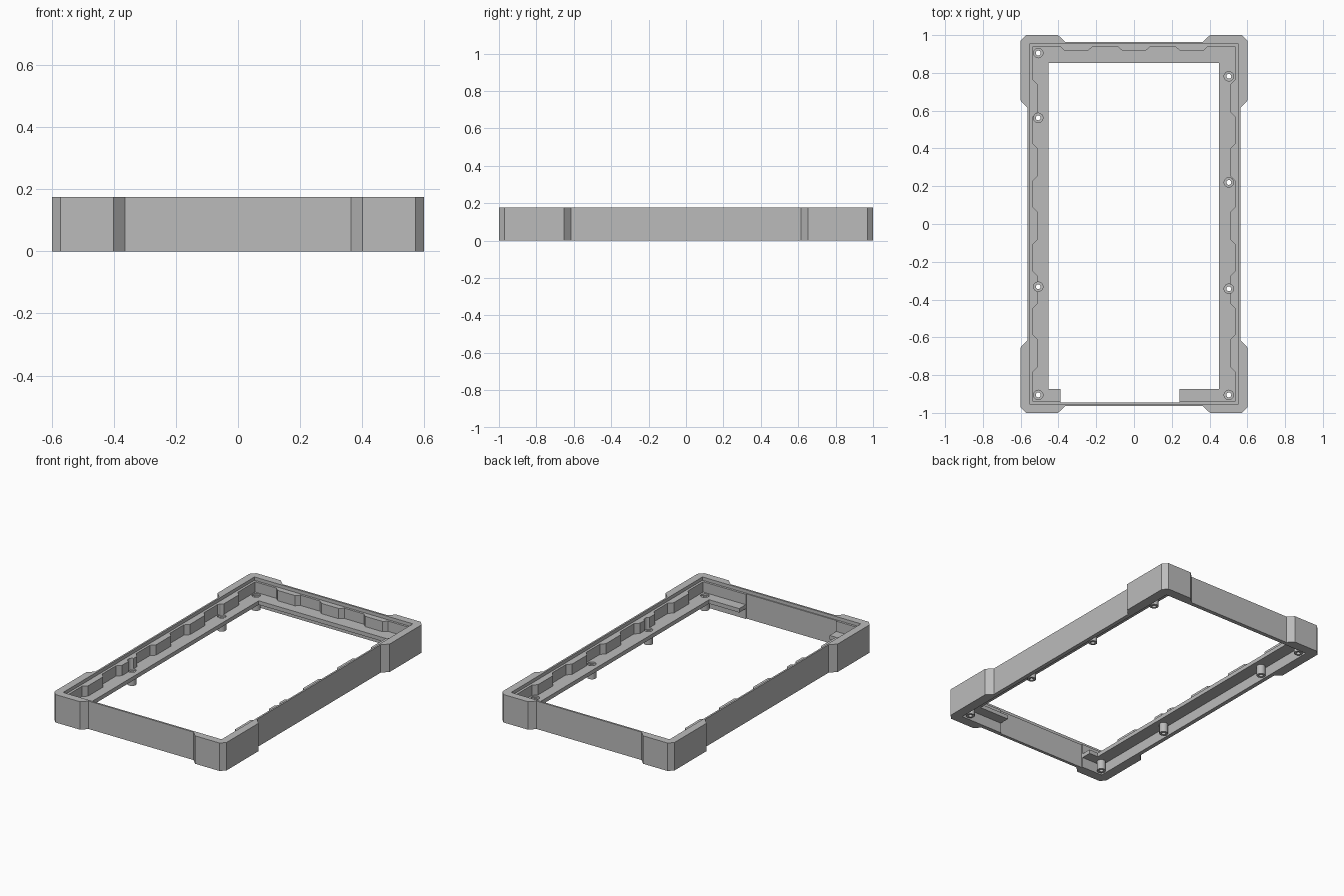
import bpy, bmesh
from mathutils import Matrix

cube = bpy.data.objects.get("Cube")
if cube:
    bpy.data.objects.remove(cube)

grey = bpy.data.materials.new("plain grey")
grey.use_nodes = True
grey.diffuse_color = (0.5, 0.5, 0.5, 1)
grey.node_tree.nodes["Principled BSDF"].inputs["Base Color"].default_value = (0.5, 0.5, 0.5, 1)

HEIGHT = 0.176
LIP_Z = 0.155                      # floor of the rebate around the rim
LEDGE_Z = (0.065, 0.09)
INNER_X, INNER_Y = 0.537, 0.938


def finish(name, bm):
    mesh = bpy.data.meshes.new(name)
    bmesh.ops.recalc_face_normals(bm, faces=bm.faces)
    bm.to_mesh(mesh)
    bm.free()
    mesh.materials.append(grey)
    obj = bpy.data.objects.new(name, mesh)
    bpy.context.collection.objects.link(obj)
    return obj


def prism(name, outline, z0, z1):
    bm = bmesh.new()
    face = bm.faces.new([bm.verts.new((x, y, z0)) for x, y in outline])
    top = bmesh.ops.extrude_face_region(bm, geom=[face])["geom"]
    verts = [v for v in top if isinstance(v, bmesh.types.BMVert)]
    bmesh.ops.translate(bm, verts=verts, vec=(0, 0, z1 - z0))
    return finish(name, bm)


def box(name, x0, x1, y0, y1, z0, z1):
    return prism(name, [(x0, y0), (x1, y0), (x1, y1), (x0, y1)], z0, z1)


def cylinder(name, x, y, radius, z0, z1):
    bm = bmesh.new()
    bmesh.ops.create_cone(bm, cap_ends=True, segments=24, radius1=radius,
                          radius2=radius, depth=z1 - z0,
                          matrix=Matrix.Translation((x, y, (z0 + z1) / 2)))
    return finish(name, bm)


def cut(obj, *cutters):
    bpy.context.view_layer.objects.active = obj
    for cutter in cutters:
        cutter.hide_render = True
        mod = obj.modifiers.new("cut", "BOOLEAN")
        mod.operation, mod.solver, mod.object = "DIFFERENCE", "EXACT", cutter
        bpy.ops.object.modifier_apply(modifier=mod.name)
    for cutter in cutters:
        bpy.data.objects.remove(cutter)


# Outer wall with thicker chamfered corner blocks
quarter = [(0.563, 0), (0.563, 0.615), (0.6, 0.653), (0.6, 0.97),
           (0.572, 1), (0.402, 1), (0.365, 0.964)]
half = quarter + [(-x, y) for x, y in reversed(quarter)]
outline = half + [(-x, -y) for x, y in half[1:-1]]
wall = prism("outer_wall", outline, 0, HEIGHT)
cut(wall,
    box("opening", -INNER_X, INNER_X, -INNER_Y, INNER_Y, -0.1, 0.3),
    box("rebate", -0.552, 0.552, -0.952, 0.952, LIP_Z, 0.3),
    box("front_recess", -0.39, 0.24, -0.945, -0.9, -0.1, 0.3))

# Inner ledge, open along part of the front
ledge = box("inner_ledge", -INNER_X, INNER_X, -INNER_Y, INNER_Y, *LEDGE_Z)
cut(ledge,
    box("ledge_opening", -0.453, 0.45, -0.873, 0.853, -0.1, 0.3),
    box("ledge_gap", -0.39, 0.24, -1, -0.8, -0.1, 0.3))

# Tapered ribs on the side and back walls
ribs = []
for side, label in ((1, "left"), (-1, "right")):
    for i in range(5):
        y = 0.665 - 0.3375 * i
        pts = [(INNER_X, y - 0.1), (0.512, y - 0.075),
               (0.512, y + 0.075), (INNER_X, y + 0.1)]
        ribs.append(prism(f"{label}_rib_{i + 1}", [(side * a, b) for a, b in pts],
                          LEDGE_Z[1], LIP_Z))
for i in range(3):
    x = 0.305 * (i - 1)
    prism(f"back_rib_{i + 1}", [(x - 0.085, INNER_Y), (x - 0.06, 0.916),
                                (x + 0.06, 0.916), (x + 0.085, INNER_Y)],
          LEDGE_Z[1], LIP_Z)

# Screw bosses under the ledge, with countersunk holes above
spots = [(-0.507, y) for y in (0.905, 0.562, -0.332, -0.905)]
spots += [(0.502, y) for y in (0.782, 0.22, -0.343, -0.905)]
for i, (x, y) in enumerate(spots):
    boss = cylinder(f"screw_boss_{i + 1}", x, y, 0.026, 0.004, LEDGE_Z[0])
    cut(boss, cylinder("hole", x, y, 0.013, -0.1, 0.3))
    cut(ledge, cylinder("hole", x, y, 0.013, -0.1, 0.3),
        cylinder("seat", x, y, 0.025, LEDGE_Z[1] - 0.01, 0.3))
    for rib in ribs:
        cx = sum(v.co.x for v in rib.data.vertices) / len(rib.data.vertices)
        cy = sum(v.co.y for v in rib.data.vertices) / len(rib.data.vertices)
        if cx * x > 0 and abs(cy - y) < 0.13:
            cut(rib, cylinder("clearance", x, y, 0.025, 0, 0.3))
    bpy.ops.object.select_all(action="DESELECT")
    boss.select_set(True)
    bpy.context.view_layer.objects.active = boss
    bpy.ops.object.shade_smooth_by_angle()
